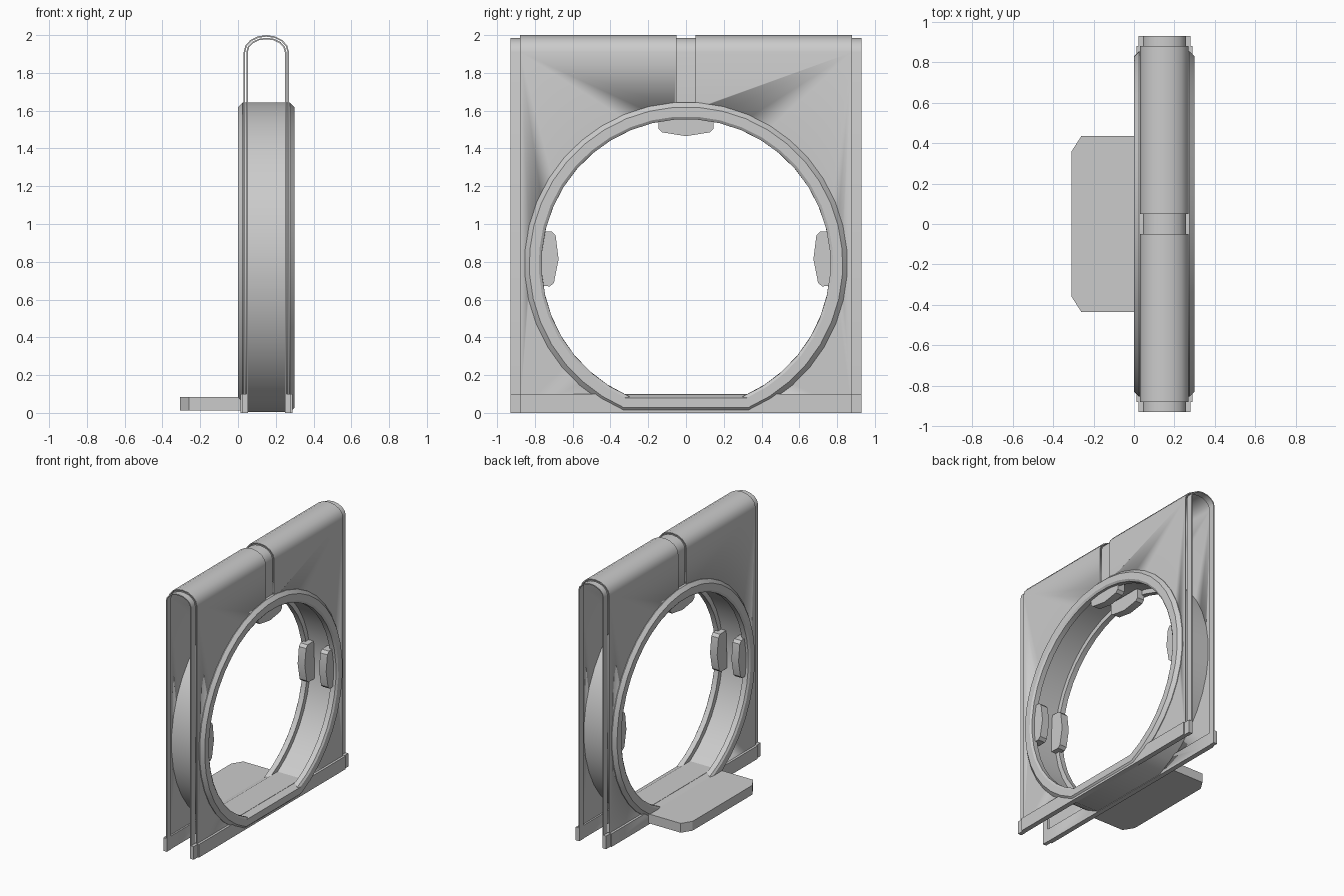
import bpy, bmesh, math

if "Cube" in bpy.data.objects:
    bpy.data.objects.remove(bpy.data.objects["Cube"])

CX, CZ = 0.15, 0.79      # centre of the frame body (x) and of the round opening (z)
SEG = 36                 # points round the opening


def finish(bm, name, smooth=True):
    bmesh.ops.recalc_face_normals(bm, faces=bm.faces[:])
    me = bpy.data.meshes.new(name)
    bm.to_mesh(me)
    bm.free()
    ob = bpy.data.objects.new(name, me)
    bpy.context.collection.objects.link(ob)
    bpy.ops.object.select_all(action='DESELECT')
    ob.select_set(True)
    bpy.context.view_layer.objects.active = ob
    if smooth:
        bpy.ops.object.shade_smooth_by_angle(angle=math.radians(28))
    return ob


def loft(name, loops, closed):
    """Bridge loops of equal length; closed joins last to first, else caps."""
    bm = bmesh.new()
    rows = [[bm.verts.new(p) for p in lp] for lp in loops]
    n = len(rows[0])
    for k in range(len(rows) if closed else len(rows) - 1):
        a, b = rows[k], rows[(k + 1) % len(rows)]
        for i in range(n):
            j = (i + 1) % n
            bm.faces.new((a[i], a[j], b[j], b[i]))
    if not closed:
        bm.faces.new(rows[0])
        bm.faces.new(rows[-1])
    return finish(bm, name)


def flat_circle(x, r, floor):
    """Circle in the y-z plane cut flat at height floor."""
    end = math.acos((floor - CZ) / r)
    angs = [-end + 2 * end * i / (SEG - 1) for i in range(SEG)]
    return [(x, r * math.sin(a), CZ + r * math.cos(a)) for a in angs]


def along_y(name, prof, y0, y1):
    return loft(name, [[(x, y, z) for x, z in prof] for y in (y0, y1)], False)


def sheet_profile(inset, t=0.008):
    """Thin upside-down U: two walls joined by a rounded top."""
    def line(off):
        w, top = 0.12 - off, 2.0 - off
        arc = [(CX - w * math.cos(math.pi * i / 8), 1.91 + (top - 1.91) * math.sin(math.pi * i / 8))
               for i in range(9)]
        return [(CX - w, 0)] + arc + [(CX + w, 0)]
    return line(inset) + line(inset + t)[::-1]


def cut_opening(ob):
    cutter = loft("opening_cutter", [flat_circle(x, 0.825, 0.03) for x in (-0.5, 0.8)], False)
    cutter.hide_render = True
    m = ob.modifiers.new("opening", 'BOOLEAN')
    m.operation, m.solver, m.object = 'DIFFERENCE', 'EXACT', cutter
    bpy.context.view_layer.objects.active = ob
    bpy.ops.object.modifier_apply(modifier=m.name)
    bpy.data.objects.remove(cutter)


# Folded sheet: two wide halves, a recessed middle groove, recessed side edges
for side, s in (("left", -1), ("right", 1)):
    cut_opening(along_y(f"sheet_{side}", sheet_profile(0), s * 0.05, s * 0.88))
    along_y(f"sheet_edge_{side}", sheet_profile(0.014), s * 0.88, s * 0.93)
cut_opening(along_y("sheet_groove", sheet_profile(0.014), -0.05, 0.05))

# Thickened strips along the bottom of each wall
for wall, s in (("back", -1), ("front", 1)):
    for part, d, y0, y1 in (("middle", 0.138, -0.88, 0.88),
                            ("end_left", 0.128, -0.93, -0.88), ("end_right", 0.128, 0.88, 0.93)):
        xs = (CX + s * 0.10, CX + s * d)
        prof = [(xs[0], 0), (xs[1], 0), (xs[1], 0.1), (xs[0], 0.1)]
        ob = along_y(f"bottom_strip_{wall}_{part}", prof, y0, y1)
        if part == "middle":
            cut_opening(ob)

# Ring lining the opening: (distance from middle, radius, floor height)
half = [(0.125, 0.855, 0.004), (0.15, 0.83, 0.028), (0.15, 0.78, 0.08),
        (0.14, 0.765, 0.085), (0.10, 0.765, 0.098), (0.10, 0.80, 0.10)]
section = [(CX + d, r, f) for d, r, f in half] + [(CX - d, r, f) for d, r, f in half[::-1]]
loft("opening_ring", [flat_circle(*p) for p in section], True)

# Grip tabs inside the ring: pairs at the top and both sides
tab = [(-0.145, 0.79), (-0.145, 0.715), (-0.125, 0.695), (0, 0.675),
       (0.125, 0.695), (0.145, 0.715), (0.145, 0.79)]
for place, ang in (("top", 0), ("left", -88), ("right", 88)):
    c, s = math.cos(math.radians(ang)), math.sin(math.radians(ang))
    for depth, x0 in (("back", 0.03), ("front", 0.21)):
        loft(f"tab_{place}_{depth}",
             [[(x, t * c + r * s, CZ - t * s + r * c) for t, r in tab] for x in (x0, x0 + 0.06)], False)

# Landing step sticking out of the back
plan = [(0.03, -0.435), (-0.26, -0.435), (-0.308, -0.36),
        (-0.308, 0.36), (-0.26, 0.435), (0.03, 0.435)]
loft("landing_step", [[(x, y, z) for x, y in plan] for z in (0.012, 0.083)], False)
